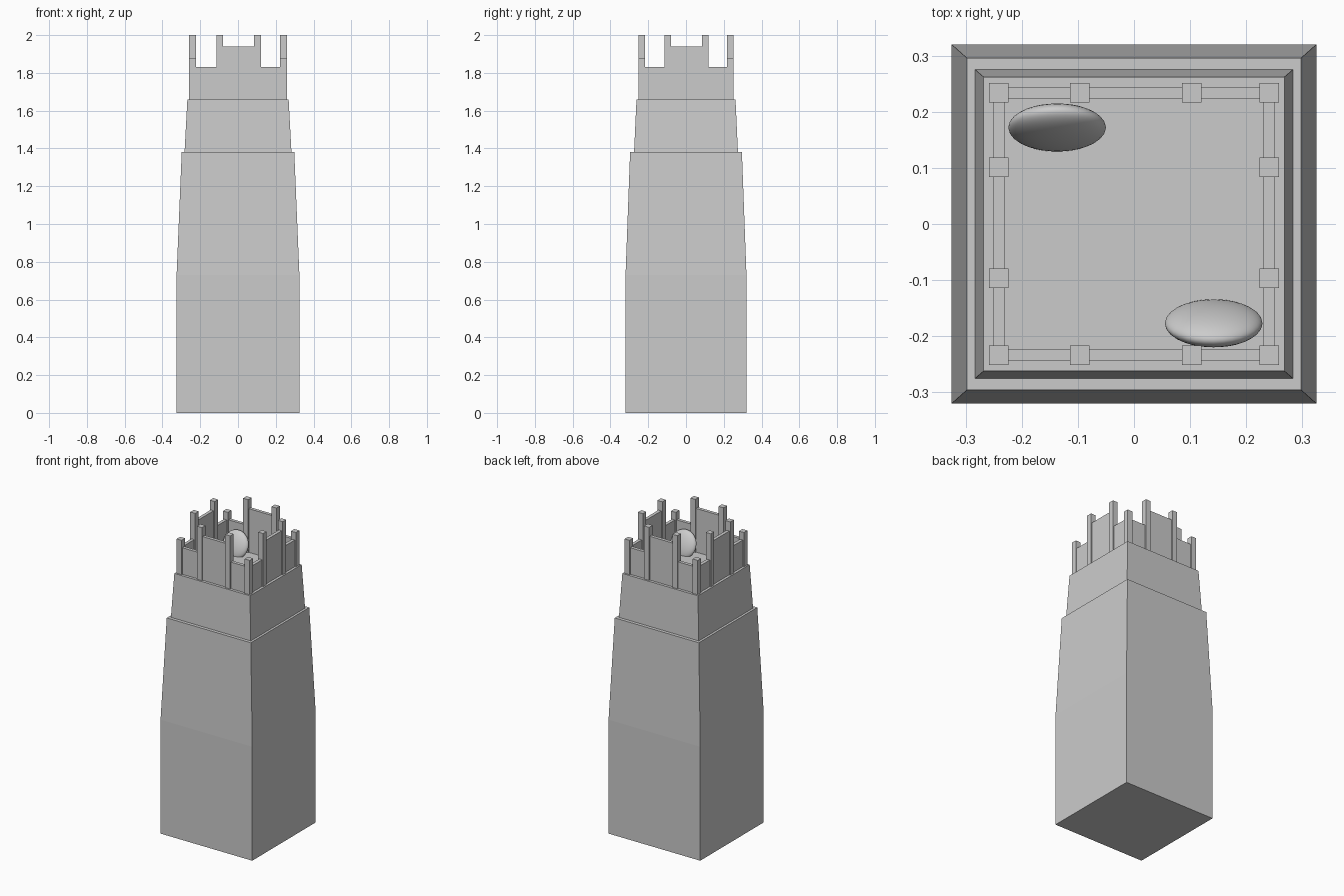
import bpy
import bmesh
import math

cube = bpy.data.objects.get("Cube")
if cube:
    bpy.data.objects.remove(cube, do_unlink=True)

stone = bpy.data.materials.new("light_grey_stone")
stone.use_nodes = True
GREY = (0.6, 0.6, 0.6, 1)
stone.diffuse_color = GREY
stone.node_tree.nodes["Principled BSDF"].inputs["Base Color"].default_value = GREY


def add_object(name, bm):
    bmesh.ops.recalc_face_normals(bm, faces=bm.faces)
    mesh = bpy.data.meshes.new(name)
    bm.to_mesh(mesh)
    bm.free()
    mesh.materials.append(stone)
    obj = bpy.data.objects.new(name, mesh)
    bpy.context.collection.objects.link(obj)
    return obj


def tapered_block(name, levels):
    """Stack rectangles given as (half x, half y, z) into a closed block."""
    bm = bmesh.new()
    rings = [[bm.verts.new((sx * hx, sy * hy, z))
              for sx, sy in ((-1, -1), (1, -1), (1, 1), (-1, 1))]
             for hx, hy, z in levels]
    for low, high in zip(rings, rings[1:]):
        for i in range(4):
            j = (i + 1) % 4
            bm.faces.new((low[i], low[j], high[j], high[i]))
    bm.faces.new(rings[0][::-1])
    bm.faces.new(rings[-1])
    return add_object(name, bm)


def box(name, x, y, width, depth, bottom, top):
    obj = tapered_block(name, [(width / 2, depth / 2, bottom),
                               (width / 2, depth / 2, top)])
    obj.location = (x, y, 0)
    return obj


# Tower body and the narrower upper tier
tapered_block("tower_body", [(0.325, 0.32, 0), (0.325, 0.32, 0.73), (0.298, 0.296, 1.38)])
tapered_block("upper_tier", [(0.283, 0.275, 1.38), (0.268, 0.262, 1.66)])

# Parapet: corner posts, taller middle posts and the panels between them
FLOOR, LOW, HIGH = 1.66, 1.83, 1.94
CORNER_TOP, POST_TOP = 1.88, 2.0
PX, PY, POST, PANEL = 0.241, 0.234, 0.035, 0.021

for sx in (-1, 1):
    for sy in (-1, 1):
        box("corner_post", sx * PX, sy * PY, POST, POST, FLOOR, CORNER_TOP)

for side in (-1, 1):
    # Front and back stops, then the two side walls
    stops_x = (-PX, -0.097, 0.103, PX)
    stops_y = (-PY, -0.097, 0.101, PY)
    for m in (1, 2):
        box("middle_post", stops_x[m], side * PY, POST, POST, FLOOR, POST_TOP)
        box("middle_post", side * PX, stops_y[m], POST, POST, FLOOR, POST_TOP)
    for k, top in enumerate((LOW, HIGH, LOW)):
        a, b = stops_x[k], stops_x[k + 1]
        box("parapet_panel", (a + b) / 2, side * PY, b - a, PANEL, FLOOR, top)
        a, b = stops_y[k], stops_y[k + 1]
        box("parapet_panel", side * PX, (a + b) / 2, PANEL, b - a, FLOOR, top)

# Two round lenses tilted up towards the middle of the roof
for x, y, lean in ((-0.137, 0.172, 1), (0.142, -0.177, -1)):
    bm = bmesh.new()
    bmesh.ops.create_uvsphere(bm, u_segments=32, v_segments=20, radius=1)
    for face in bm.faces:
        face.smooth = True
    lens = add_object("roof_lens", bm)
    lens.scale = (0.087, 0.087, 0.03)
    lens.rotation_euler = (lean * math.radians(68), 0, 0)
    lens.location = (x, y, 1.715)
